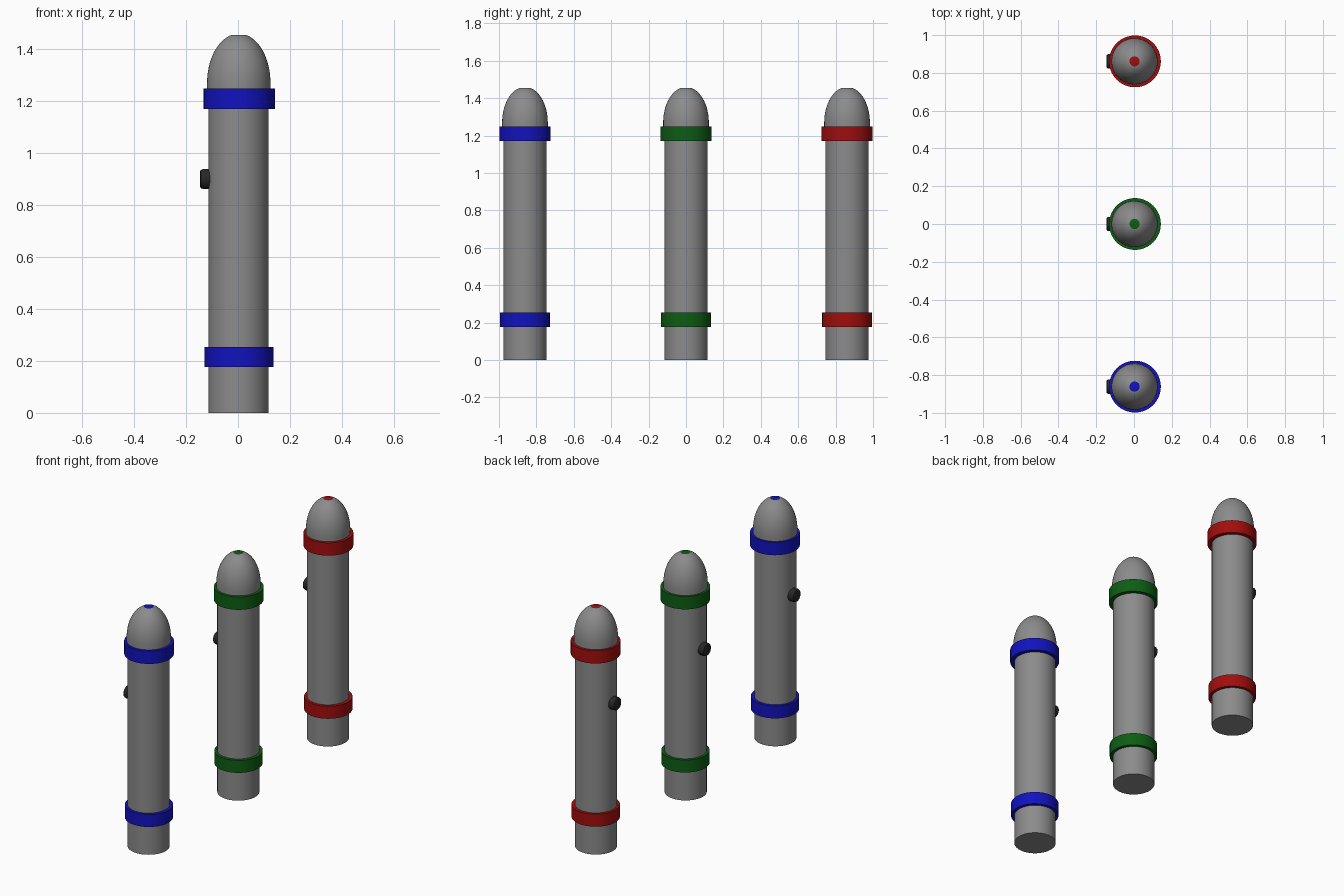
import bpy, bmesh, math

if "Cube" in bpy.data.objects:
    bpy.data.objects.remove(bpy.data.objects["Cube"])

SEG = 64


def material(name, rgb):
    m = bpy.data.materials.new(name)
    m.diffuse_color = (*rgb, 1)
    m.use_nodes = True
    m.node_tree.nodes["Principled BSDF"].inputs["Base Color"].default_value = m.diffuse_color
    return m


grey = material("grey", (0.26, 0.26, 0.26))
black = material("black", (0.02, 0.02, 0.02))
blue = material("blue", (0.006, 0.006, 0.52))
green = material("green", (0.004, 0.11, 0.007))
red = material("red", (0.36, 0.004, 0.004))


def lathe(name, profile, loc, mat, closed=False, rot=(0, 0, 0)):
    """Spin a list of (radius, z) points about the local z axis."""
    bm = bmesh.new()
    vs = [bm.verts.new((r, 0, z)) for r, z in profile]
    pairs = list(zip(vs, vs[1:])) + ([(vs[-1], vs[0])] if closed else [])
    es = [bm.edges.new(p) for p in pairs]
    bmesh.ops.spin(bm, geom=vs + es, cent=(0, 0, 0), axis=(0, 0, 1),
                   angle=2 * math.pi, steps=SEG, use_duplicate=False)
    bmesh.ops.remove_doubles(bm, verts=bm.verts, dist=1e-5)
    bmesh.ops.recalc_face_normals(bm, faces=bm.faces)
    me = bpy.data.meshes.new(name)
    bm.to_mesh(me)
    bm.free()
    ob = bpy.data.objects.new(name, me)
    ob.location, ob.rotation_euler = loc, rot
    me.materials.append(mat)
    bpy.context.collection.objects.link(ob)
    bpy.ops.object.select_all(action='DESELECT')
    ob.select_set(True)
    bpy.context.view_layer.objects.active = ob
    bpy.ops.object.shade_smooth_by_angle(angle=math.radians(35))
    return ob


def ring(name, radius, z0, z1, loc, mat):
    lathe(name, [(0.112, z0), (radius, z0), (radius, z1), (0.112, z1)],
          loc, mat, closed=True)


# dome profile: half ellipse cut flat at the tip
R, BASE, TOP, TIP = 0.122, 1.27, 1.455, 0.027
t_end = math.acos(TIP / R)
H = (TOP - BASE) / math.sin(t_end)
dome = [(0, 1.21), (R, 1.21)]
dome += [(R * math.cos(t_end * i / 16), BASE + H * math.sin(t_end * i / 16))
         for i in range(17)]
dome += [(0, TOP)]

for tag, y, colour in (("blue", -0.861, blue), ("green", 0, green),
                       ("red", 0.861, red)):
    # tube body
    lathe(tag + "_tube", [(0, 0), (0.116, 0), (0.116, 1.22), (0, 1.22)],
          (0.002, y, 0), grey)
    # rounded cap, with its flat tip painted
    cap = lathe(tag + "_dome", dome, (0.003, y, 0), grey)
    cap.data.materials.append(colour)
    for f in cap.data.polygons:
        if f.center.z > TOP - 1e-4:
            f.material_index = 1
    # coloured bands
    ring(tag + "_lower_band", 0.133, 0.177, 0.253, (0.004, y, 0), colour)
    ring(tag + "_upper_band", 0.137, 1.17, 1.248, (0.005, y, 0), colour)
    # side button facing -x
    lathe(tag + "_button",
          [(0, 0), (0.038, 0), (0.038, 0.036), (0.035, 0.043), (0.029, 0.046), (0, 0.046)],
          (-0.1, y, 0.9), black, rot=(0, -math.pi / 2, 0))
